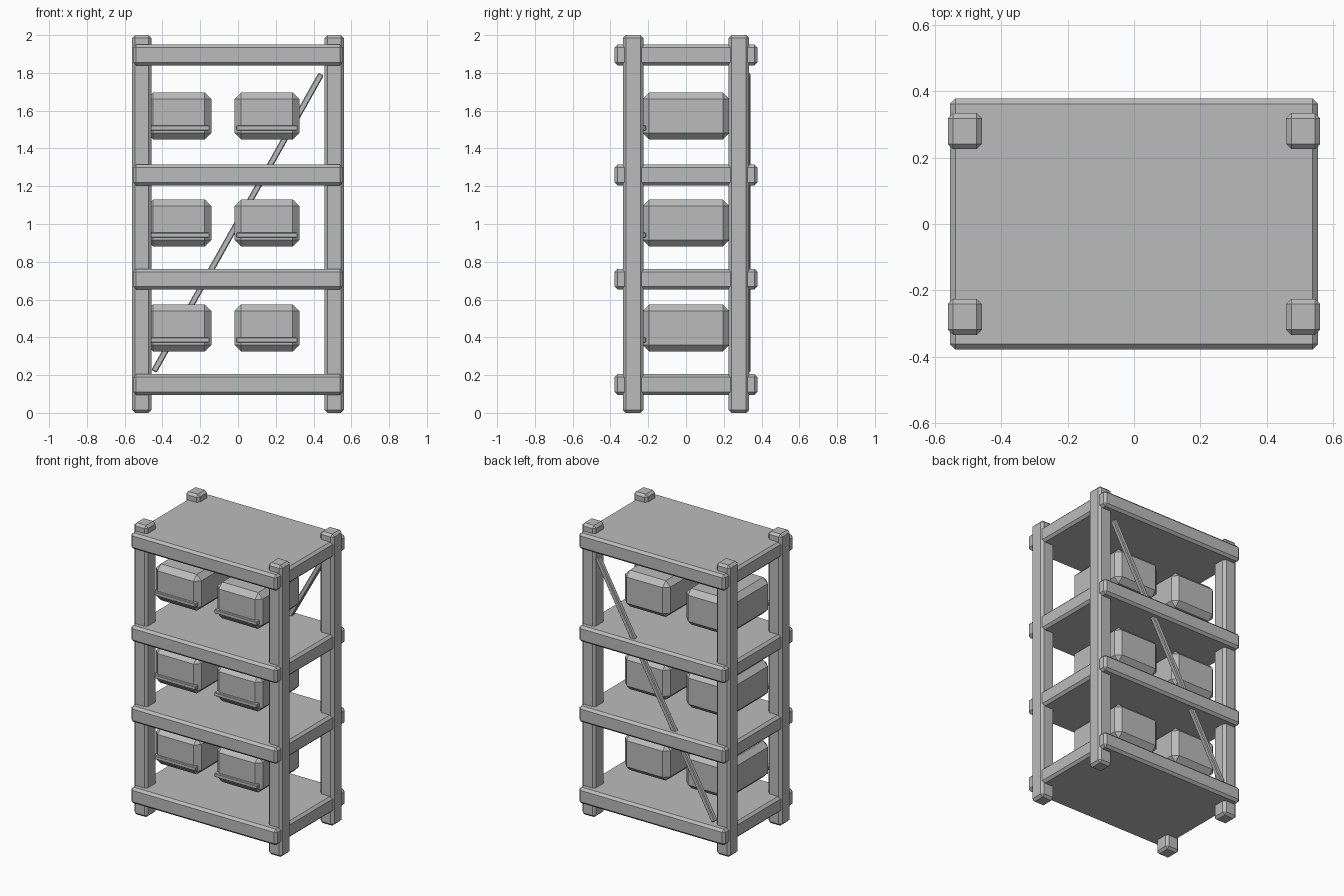
import bpy
import math

cube = bpy.data.objects.get("Cube")
if cube:
    bpy.data.objects.remove(cube, do_unlink=True)

grey = bpy.data.materials.new("plain_grey")
grey.use_nodes = True
colour = (0.5, 0.5, 0.5, 1)
grey.diffuse_color = colour
grey.node_tree.nodes["Principled BSDF"].inputs["Base Color"].default_value = colour


def block(name, centre, size, chamfer, tilt=0):
    """Chamfered block, optionally tilted about the y axis."""
    bpy.ops.mesh.primitive_cube_add(size=1, location=centre)
    ob = bpy.context.object
    ob.name = name
    ob.scale = size
    bpy.ops.object.transform_apply(location=False, rotation=False, scale=True)
    bevel = ob.modifiers.new("chamfer", "BEVEL")
    bevel.width = chamfer
    bevel.segments = 1
    ob.rotation_euler.y = tilt
    ob.data.materials.append(grey)
    return ob


# Corner posts
for side, x in (("right", -0.51), ("left", 0.51)):
    for end, y in (("front", -0.28), ("back", 0.28)):
        block(f"{end}_{side}_post", (x, y, 1), (0.103, 0.109, 2), 0.016)

# Shelf boards
for i, z in enumerate((0.15, 0.708, 1.26, 1.895)):
    block(f"shelf_{i + 1}", (0, 0, z), (1.11, 0.756, 0.11), 0.016)

# Storage boxes, each with a front lip
for i, z in enumerate((0.45, 1.005, 1.572)):
    for side, x in (("right", -0.313), ("left", 0.153)):
        block(f"{side}_box_{i + 1}", (x, 0, z), (0.343, 0.46, 0.249), 0.035)
        block(f"{side}_box_lip_{i + 1}", (x, -0.23, z - 0.064), (0.325, 0.034, 0.027), 0.004)

# Diagonal brace across the back
bottom_x, bottom_z, top_x, top_z = -0.445, 0.22, 0.44, 1.793
dx, dz = top_x - bottom_x, top_z - bottom_z
block("back_brace", ((bottom_x + top_x) / 2, 0.325, (bottom_z + top_z) / 2),
      (0.032, 0.032, math.hypot(dx, dz)), 0.005, math.atan2(dx, dz))
